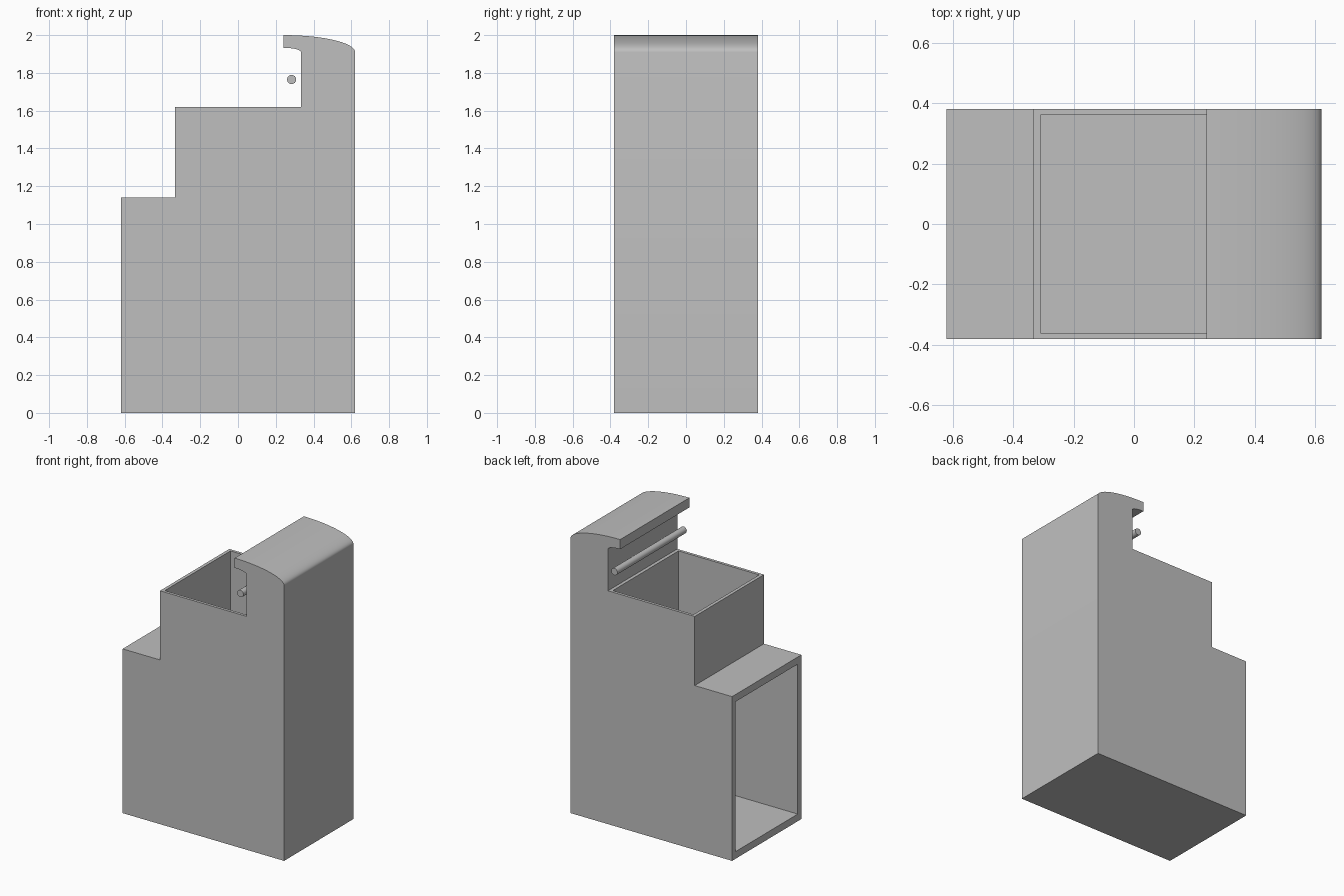
import bpy, bmesh, math

if "Cube" in bpy.data.objects:
    bpy.data.objects.remove(bpy.data.objects["Cube"])

grey = bpy.data.materials.new("light grey")
grey.diffuse_color = (0.52, 0.52, 0.52, 1)
grey.use_nodes = True
grey.node_tree.nodes["Principled BSDF"].inputs["Base Color"].default_value = grey.diffuse_color


def finish(bm, name):
    bmesh.ops.recalc_face_normals(bm, faces=bm.faces)
    me = bpy.data.meshes.new(name)
    bm.to_mesh(me)
    bm.free()
    ob = bpy.data.objects.new(name, me)
    bpy.context.collection.objects.link(ob)
    me.materials.append(grey)
    return ob


def extrude_profile(name, pts, half):
    """Extrude an x/z outline along y."""
    bm = bmesh.new()
    face = bm.faces.new([bm.verts.new((x, -half, z)) for x, z in pts])
    ext = bmesh.ops.extrude_face_region(bm, geom=[face])
    moved = [v for v in ext["geom"] if isinstance(v, bmesh.types.BMVert)]
    bmesh.ops.translate(bm, verts=moved, vec=(0, 2 * half, 0))
    return finish(bm, name)


def select_only(ob):
    bpy.ops.object.select_all(action='DESELECT')
    ob.select_set(True)
    bpy.context.view_layer.objects.active = ob


def cut_pocket(ob, x0, x1, half, z0, z1):
    cutter = extrude_profile("cutter", [(x0, z0), (x1, z0), (x1, z1), (x0, z1)], half)
    mod = ob.modifiers.new("pocket", 'BOOLEAN')
    mod.operation, mod.solver, mod.object = 'DIFFERENCE', 'EXACT', cutter
    select_only(ob)
    bpy.ops.object.modifier_apply(modifier=mod.name)
    bpy.data.objects.remove(cutter)


def arc(cx, cz, rx, rz, n):
    """Quarter ellipse from the top round to the right."""
    return [(cx + rx * math.sin(i / n * math.pi / 2),
             cz + rz * math.cos(i / n * math.pi / 2)) for i in range(n + 1)]


# stepped body with rounded hood
outline = [(-0.62, 0), (-0.62, 1.14), (-0.333, 1.14), (-0.333, 1.62), (0.333, 1.62)]
outline += arc(0.24, 1.91, 0.093, 0.023, 8)[::-1]   # underside of hood
outline += arc(0.24, 1.91, 0.38, 0.09, 20)          # top of hood
outline += [(0.62, 0)]
body = extrude_profile("stepped_body", outline, 0.38)

# side compartment and open top bin
cut_pocket(body, -0.8, 0.58, 0.34, 0.05, 1.09)
cut_pocket(body, -0.31, 0.31, 0.36, 1.14, 1.75)

# rod under the hood
rod = extrude_profile("cross_rod", [(0.284 + 0.024 * math.cos(a * math.pi / 12),
                                     1.765 + 0.024 * math.sin(a * math.pi / 12))
                                    for a in range(24)], 0.38)

for ob in (body, rod):
    select_only(ob)
    bpy.ops.object.shade_smooth_by_angle(angle=math.radians(30))
